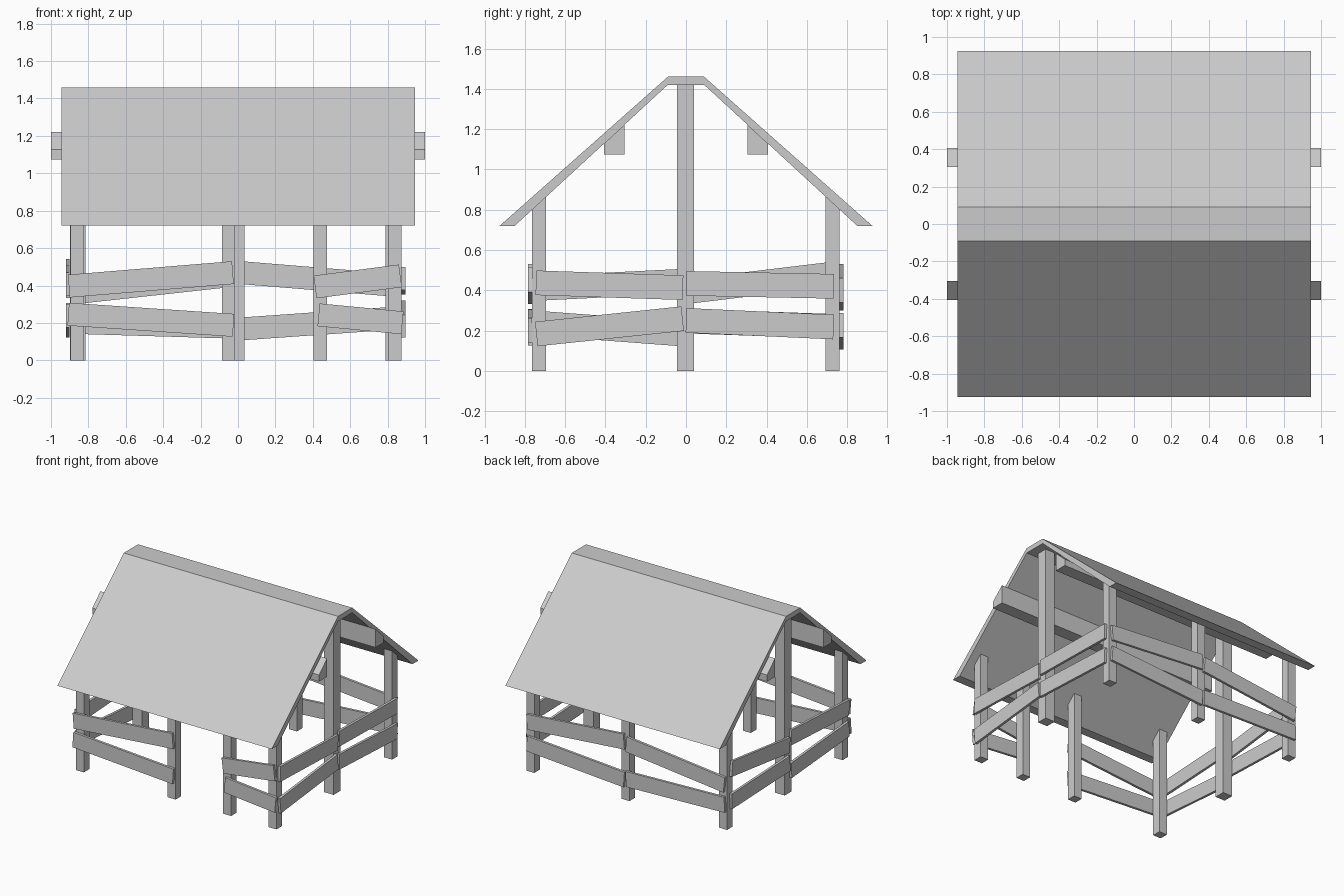
import bpy, math
from mathutils import Matrix

if "Cube" in bpy.data.objects:
    bpy.data.objects.remove(bpy.data.objects["Cube"])


def mesh_object(name, verts, faces):
    me = bpy.data.meshes.new(name)
    me.from_pydata(verts, [], faces)
    me.update()
    ob = bpy.data.objects.new(name, me)
    bpy.context.collection.objects.link(ob)
    return ob


def extrude_x(name, profile, x0, x1):
    """Extrude a (y, z) outline, listed anticlockwise, from x0 to x1."""
    n = len(profile)
    verts = [(x, y, z) for x in (x0, x1) for y, z in profile]
    faces = [tuple(reversed(range(n))), tuple(range(n, 2 * n))]
    faces += [(i, (i + 1) % n, n + (i + 1) % n, n + i) for i in range(n)]
    return mesh_object(name, verts, faces)


def under_roof(y):
    return min(1.42, 1.42 - (abs(y) - 0.09) * 0.921)


def post(name, x, y, w):
    # post with its top cut to the roof slope
    a, b = y - w / 2, y + w / 2
    extrude_x(name, [(a, 0), (b, 0), (b, under_roof(b)), (a, under_roof(a))],
              x - w / 2, x + w / 2)


def plank(name, centre, length, slope, along_y=False):
    # tilted fence board, 0.12 high and 0.02 thick
    bpy.ops.mesh.primitive_cube_add(size=1)
    ob = bpy.context.object
    ob.name = name
    turn = Matrix.Rotation(math.pi / 2 if along_y else 0, 4, 'Z')
    tilt = Matrix.Rotation(-math.atan(slope), 4, 'Y')
    size = Matrix.Diagonal((length, 0.02, 0.122, 1))
    ob.data.transform(Matrix.Translation(centre) @ turn @ tilt @ size)


# Roof shell with flat ridge
extrude_x("roof", [(-0.925, 0.72), (-0.85, 0.72), (-0.09, 1.42), (0.09, 1.42),
                   (0.85, 0.72), (0.925, 0.72), (0.09, 1.46), (-0.09, 1.46)],
          -0.945, 0.945)

# Long beams under the roof slopes
for side, (a, b) in (("front", (-0.407, -0.305)), ("back", (0.305, 0.407))):
    extrude_x(side + "_roof_beam", [(a, 1.075), (b, 1.075),
                                    (b, under_roof(b)), (a, under_roof(a))], -1, 1)

# Posts: front row, back row, tall gable posts
for x in (-0.86, -0.05, 0.44, 0.84):
    post("front_post", x, -0.73, 0.07)
for x in (-0.86, 0.0, 0.84):
    post("back_post", x, 0.727, 0.07)
for x in (-0.857, 0.832):
    post("gable_post", x, -0.002, 0.085)

# Front and back fence boards: x, z, length, slope
for x, z, l, s in ((-0.466, 0.433, 0.88, 0.082), (-0.466, 0.217, 0.885, -0.067),
                   (0.64, 0.422, 0.46, 0.13), (0.655, 0.222, 0.45, -0.095)):
    plank("front_fence_board", (x, -0.775, z), l, s)
for x, z, l, s in ((-0.45, 0.408, 0.87, 0.11), (-0.45, 0.19, 0.87, -0.03),
                   (0.43, 0.435, 0.86, -0.082), (0.43, 0.197, 0.86, 0.07)):
    plank("back_fence_board", (x, 0.771, z), l, s)

# Side fence boards: y, z, length, slope
for y, z, l, s in ((-0.38, 0.425, 0.73, -0.033), (-0.38, 0.221, 0.73, 0.105),
                   (0.367, 0.427, 0.733, -0.02), (0.367, 0.234, 0.733, -0.045)):
    plank("right_fence_board", (0.885, y, z), l, s, True)
for y, z, l, s in ((-0.38, 0.427, 0.73, 0.05), (-0.38, 0.21, 0.73, -0.075),
                   (0.367, 0.437, 0.733, 0.12), (0.367, 0.234, 0.733, -0.035)):
    plank("left_fence_board", (-0.91, y, z), l, s, True)
